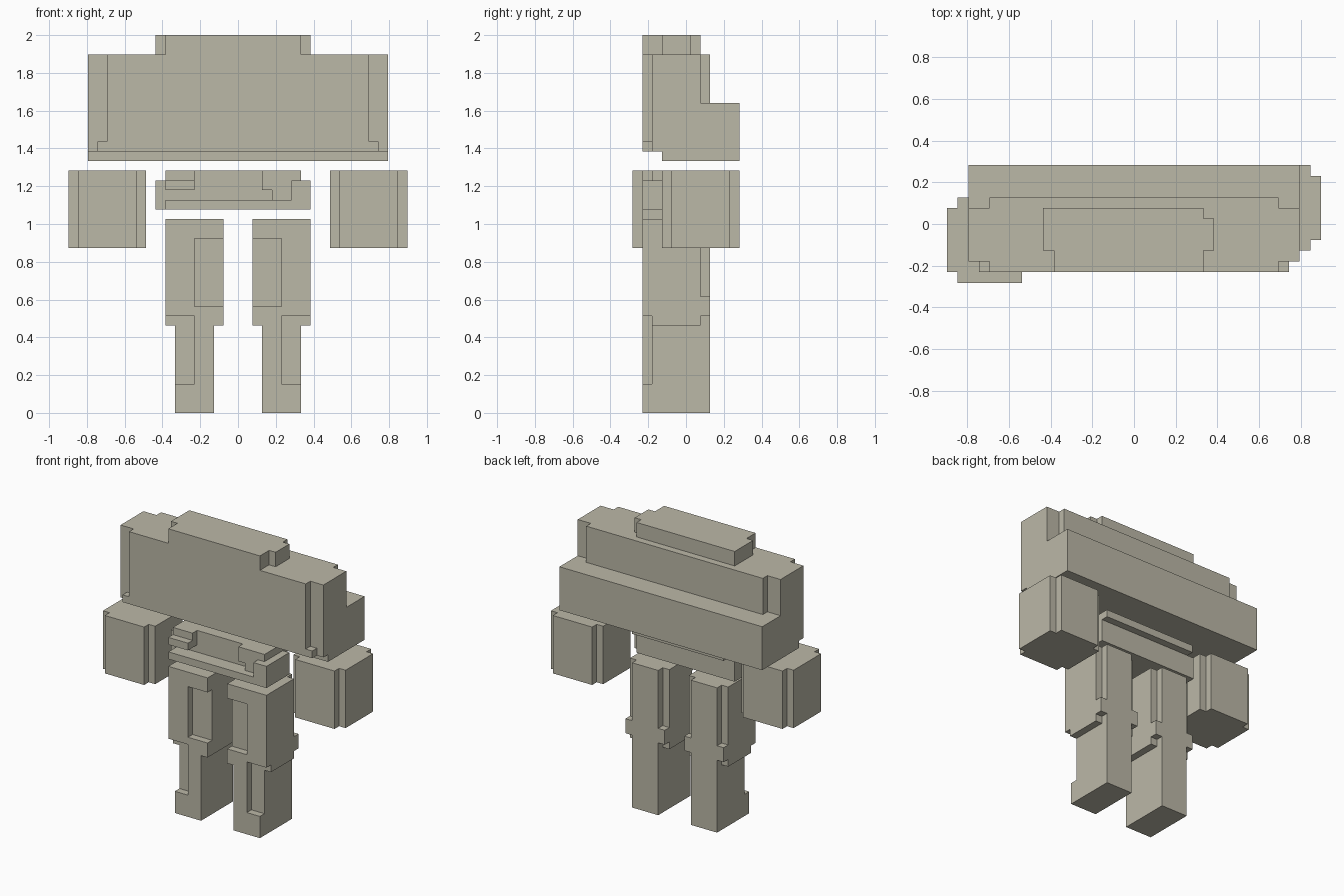
import bpy, bmesh
from mathutils import Vector

if "Cube" in bpy.data.objects:
    bpy.data.objects.remove(bpy.data.objects["Cube"], do_unlink=True)

U = 2 / 39                       # block size
CX, CY = 17.5, 5.5               # block coordinates of the centre

mat = bpy.data.materials.new("stone_beige")
mat.use_nodes = True
COLOUR = (0.50, 0.48, 0.39, 1)
mat.diffuse_color = COLOUR
mat.node_tree.nodes["Principled BSDF"].inputs["Base Color"].default_value = COLOUR

# Outward direction and corner loop of each side of a block
SIDES = [((1, 0, 0), [(1, 0, 0), (1, 1, 0), (1, 1, 1), (1, 0, 1)]),
         ((-1, 0, 0), [(0, 0, 0), (0, 0, 1), (0, 1, 1), (0, 1, 0)]),
         ((0, 1, 0), [(0, 1, 0), (0, 1, 1), (1, 1, 1), (1, 1, 0)]),
         ((0, -1, 0), [(0, 0, 0), (1, 0, 0), (1, 0, 1), (0, 0, 1)]),
         ((0, 0, 1), [(0, 0, 1), (1, 0, 1), (1, 1, 1), (0, 1, 1)]),
         ((0, 0, -1), [(0, 0, 0), (0, 1, 0), (1, 1, 0), (1, 0, 0)])]


def box_cells(x0, x1, y0, y1, z0, z1):
    return {(x, y, z) for x in range(x0, x1) for y in range(y0, y1) for z in range(z0, z1)}


def build(name, boxes, cuts=(), mirror=False, shift_y=0):
    """Join boxes (x0, x1, y0, y1, z0, z1), subtract cuts, keep the outer skin."""
    cells = set()
    for b in boxes:
        cells |= box_cells(*b)
    for c in cuts:
        cells -= box_cells(*c)
    if mirror:
        cells = {(34 - x, y, z) for x, y, z in cells}
    cells = {(x, y + shift_y, z) for x, y, z in cells}

    bm = bmesh.new()
    verts = {}

    def corner(p):
        if p not in verts:
            verts[p] = bm.verts.new(Vector((p[0] - CX, p[1] - CY, p[2])) * U)
        return verts[p]

    for x, y, z in sorted(cells):
        for (dx, dy, dz), loop in SIDES:
            if (x + dx, y + dy, z + dz) not in cells:
                bm.faces.new([corner((x + a, y + b, z + c)) for a, b, c in loop])
    # Merge the small squares into large flat faces
    bmesh.ops.dissolve_limit(bm, angle_limit=0.01, verts=bm.verts[:], edges=bm.edges[:])
    mesh = bpy.data.meshes.new(name)
    bm.to_mesh(mesh)
    bm.free()
    mesh.materials.append(mat)
    obj = bpy.data.objects.new(name, mesh)
    bpy.context.collection.objects.link(obj)
    return obj


# Torso: wide chest, rear pack and raised collar block
build("torso", [
    (2, 33, 3, 11, 26, 32),      # rear pack and underside
    (2, 33, 2, 7, 27, 37),       # chest core
    (4, 31, 1, 8, 27, 37),       # front and back plates
    (3, 32, 1, 2, 27, 28),       # lower front lip
    (9, 24, 3, 7, 37, 39),       # collar
    (10, 24, 1, 3, 37, 39),
    (24, 25, 3, 6, 37, 39),
])

# Arms: blocks with notched vertical corners, one swung forward, one back
arm = [(0, 8, 1, 7, 17, 25), (1, 7, 0, 8, 17, 25)]
build("right_arm", arm)
build("left_arm", arm, mirror=True, shift_y=3)

# Hips: belt with a clasp on each side
build("hips", [
    (9, 24, 3, 7, 21, 24),       # core
    (10, 24, 3, 8, 24, 25),      # waistband
    (10, 25, 1, 3, 21, 22),      # belt front
    (23, 25, 1, 6, 21, 24),      # left clasp
    (20, 24, 2, 3, 23, 25),
    (21, 23, 2, 3, 22, 23),
    (10, 13, 1, 3, 23, 24),      # right clasp
    (10, 13, 2, 3, 24, 25),
])

# Legs: thigh block over a narrower shin, with recessed front panels
leg_boxes = [
    (20, 24, 1, 8, 0, 20),       # core
    (19, 25, 1, 7, 9, 20),       # thigh
    (19, 25, 7, 8, 10, 12),      # knee band at the back
]
leg_cuts = [
    (19, 22, 1, 2, 11, 18),      # inner thigh panel
    (22, 25, 1, 2, 3, 10),       # outer shin panel
]
build("left_leg", leg_boxes, leg_cuts)
build("right_leg", leg_boxes, leg_cuts, mirror=True)
